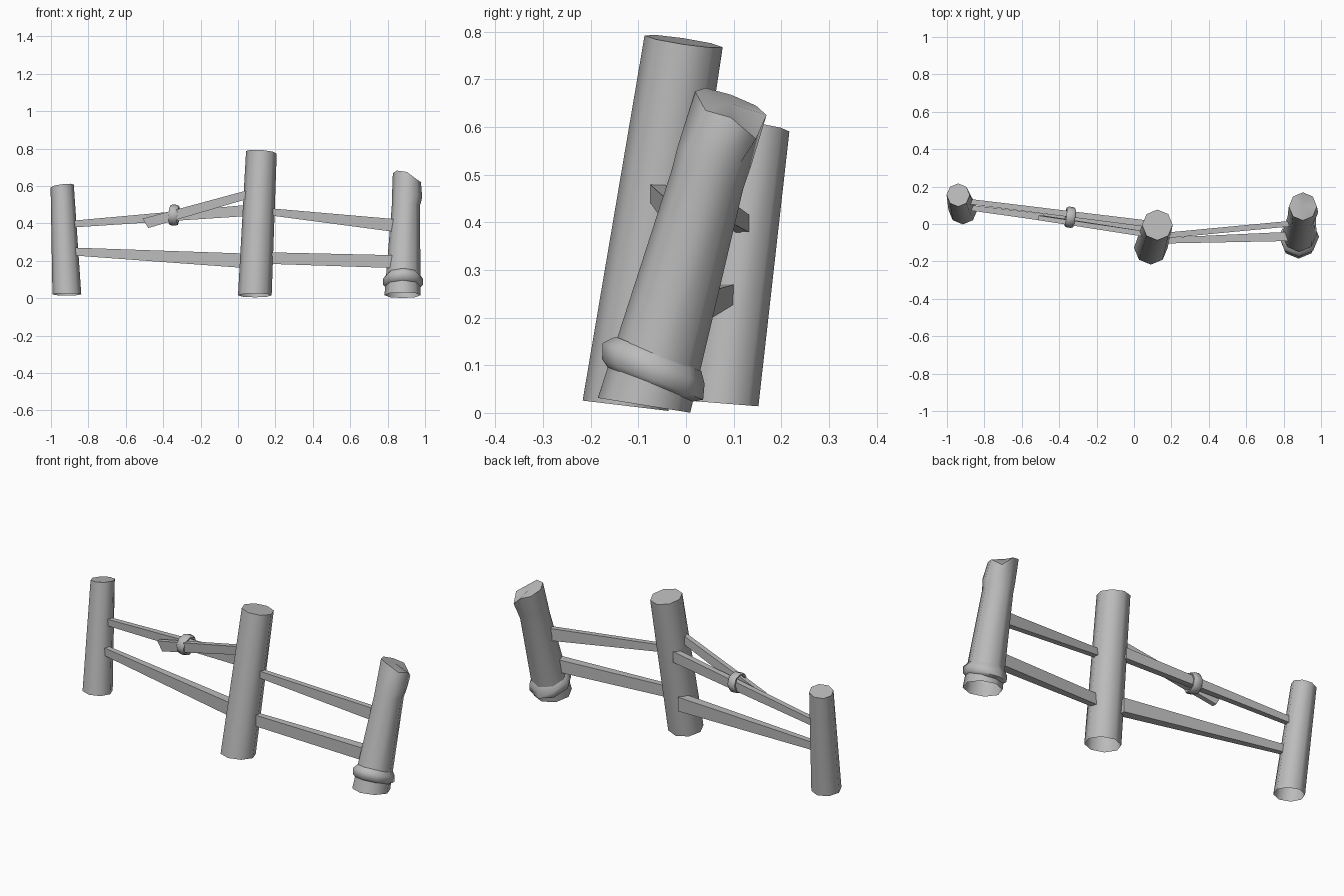
import bpy
import math
from mathutils import Vector

cube = bpy.data.objects.get("Cube")
if cube:
    bpy.data.objects.remove(cube, do_unlink=True)

SIDES = 8
grey = bpy.data.materials.new("weathered_grey")
grey.use_nodes = True
colour = (0.5, 0.5, 0.5, 1)
grey.diffuse_color = colour
grey.node_tree.nodes["Principled BSDF"].inputs["Base Color"].default_value = colour


def add_object(name, verts, faces, smooth=True):
    mesh = bpy.data.meshes.new(name)
    mesh.from_pydata(verts, [], faces)
    mesh.materials.append(grey)
    obj = bpy.data.objects.new(name, mesh)
    bpy.context.collection.objects.link(obj)
    if smooth:
        bpy.ops.object.select_all(action="DESELECT")
        obj.select_set(True)
        bpy.context.view_layer.objects.active = obj
        bpy.ops.object.shade_smooth_by_angle(angle=math.radians(60))
    return obj


def ring(x, y, z, r, slope_x=0, slope_y=0):
    """Octagon whose plane tilts by the two slopes."""
    points = []
    for i in range(SIDES):
        a = math.tau * i / SIDES
        dx, dy = r * math.cos(a), r * math.sin(a)
        points.append(Vector((x + dx, y + dy, z + slope_x * dx + slope_y * dy)))
    return points


def skin(name, rings, cap=None, closed=False):
    """Join rings with quads; cap is 'flat' or the centre point of a fan."""
    verts = [v for r in rings for v in r]
    count = len(rings)
    faces = []
    for k in range(count if closed else count - 1):
        a, b = k * SIDES, (k + 1) % count * SIDES
        for i in range(SIDES):
            j = (i + 1) % SIDES
            faces.append((a + i, a + j, b + j, b + i))
    last = (count - 1) * SIDES
    if cap == "flat":
        faces.append(tuple(range(last, last + SIDES)))
    elif cap:
        verts.append(Vector(cap))
        for i in range(SIDES):
            faces.append((last + i, last + (i + 1) % SIDES, len(verts) - 1))
    return add_object(name, verts, faces)


def rail(name, start, end):
    """Tapered board; each end is (x, y_min, y_max, z_min, z_max, rake)."""
    verts = []
    for x, y0, y1, z0, z1, rake in (start, end):
        verts += [(x + rake, y0, z0), (x + rake, y1, z0), (x, y1, z1), (x, y0, z1)]
    faces = [(3, 2, 1, 0), (4, 5, 6, 7)]
    faces += [(i, (i + 1) % 4, (i + 1) % 4 + 4, i + 4) for i in range(4)]
    return add_object(name, verts, faces, smooth=False)


# Plain posts, open underneath
skin("right_post", [ring(-.915, .075, .02, .077, 0, -.08),
                    ring(-.94, .155, .6, .062, .12, -.15)], "flat")
skin("middle_post", [ring(.09, -.127, .015, .09, 0, -.12),
                     ring(.125, -.005, .78, .082, -.08, -.15)], "flat")

# Broken post with a swollen side and a chipped rim
swell = ring(.9, .06, .54, .077, 0, -.27)
for p in swell:
    p.x += max(0, p.x - .9) * .1
rim = ring(.903, .094, 0, .075)
for p, z in zip(rim, (.62, .575, .625, .645, .668, .682, .675, .635)):
    p.z = z
skin("left_post", [ring(.88, -.088, .016, .097, 0, -.16),
                   ring(.897, .045, .49, .075, 0, -.27), swell, rim], (.9, .094, .65))

# Collar round the foot of the broken post
skin("left_post_collar", [ring(.882, -.075, .06, .09, 0, -.4),
                          ring(.882, -.07, .07, .106, 0, -.4),
                          ring(.882, -.068, .104, .107, 0, -.4),
                          ring(.883, -.058, .124, .09, 0, -.4)], closed=True)

# Rails between the posts
rail("left_upper_rail", (.13, -.08, -.05, .448, .484, 0), (.87, -.01, .02, .35, .42, 0))
rail("left_lower_rail", (.12, -.105, -.075, .185, .246, 0), (.87, -.09, -.04, .16, .229, 0))
rail("right_upper_rail", (-.93, .112, .14, .375, .41, 0), (.065, -.015, .02, .44, .5, 0))
rail("right_lower_rail", (-.93, .08, .108, .232, .272, 0), (.055, -.06, -.01, .16, .238, 0))
rail("broken_rail", (-.51, .02, .045, .375, .425, .03), (.1, -.075, -.045, .545, .59, 0))

# Band tying the broken rail to the whole one
axis = Vector((1, -.13, -.08)).normalized()
centre = Vector((-.342, .036, .444))
turn = axis.to_track_quat("Z", "Y")
band = []
for radius, along in ((.04, -.022), (.05, -.024), (.056, -.012), (.056, .012),
                      (.05, .024), (.04, .022)):
    band.append([centre + turn @ p for p in ring(0, 0, along, radius)])
skin("tie_band", band, closed=True)
